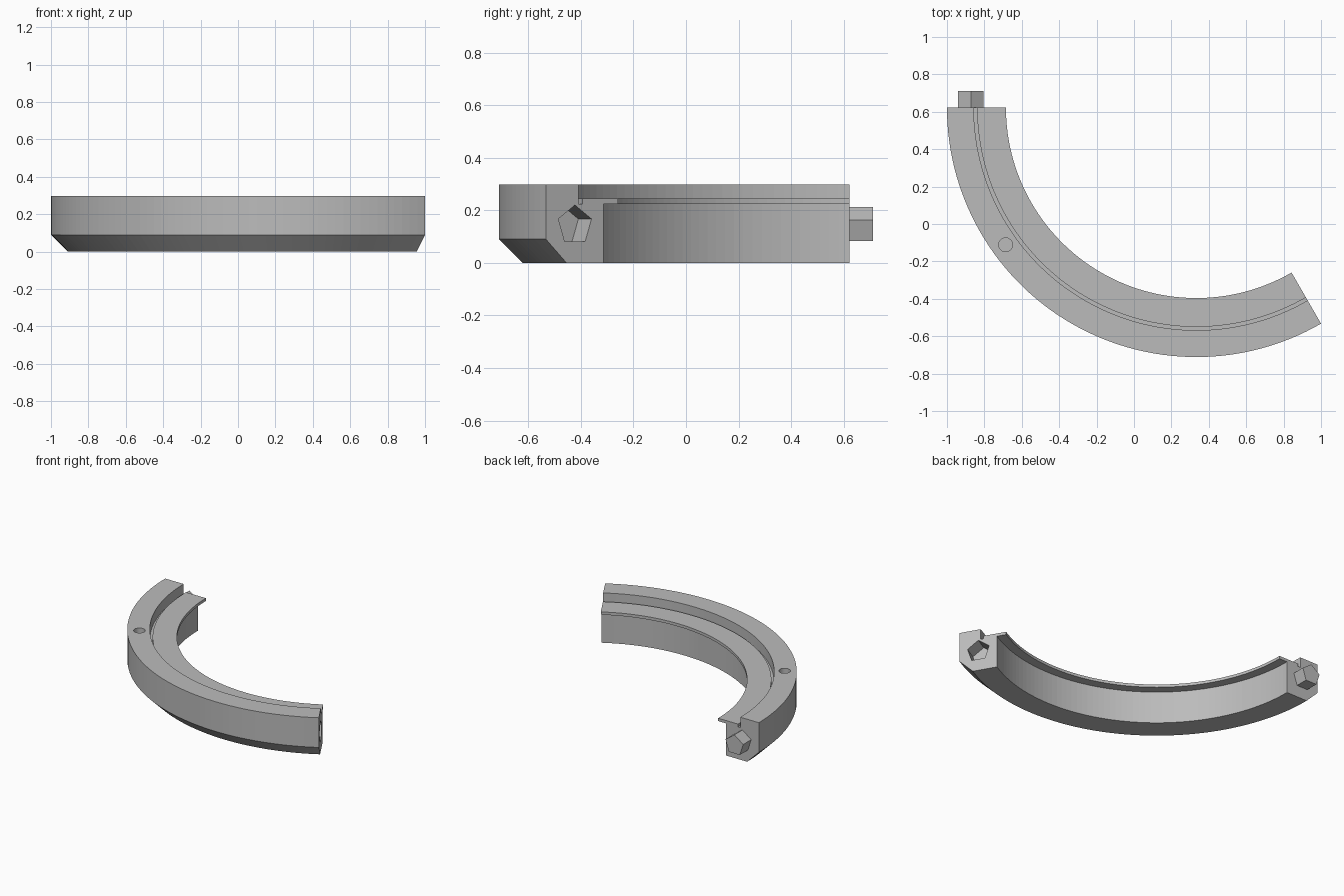
import bpy
import bmesh
from math import sin, cos, radians, tau
from mathutils import Vector

default = bpy.data.objects.get("Cube")
if default:
    bpy.data.objects.remove(default, do_unlink=True)

R = 4 / 3                              # outer radius of the ring
CENTRE = Vector((1 / 3, 0.622, 0))
START, END, STEPS = 180, 300, 60
UP = Vector((0, 0, 1))

grey = bpy.data.materials.new("plain grey")
grey.use_nodes = True
grey.diffuse_color = (0.5, 0.5, 0.5, 1)
grey.node_tree.nodes["Principled BSDF"].inputs["Base Color"].default_value = (0.5, 0.5, 0.5, 1)


def radial(degrees):
    return Vector((cos(radians(degrees)), sin(radians(degrees)), 0))


def loft(name, rings):
    """Skin a row of equal cross-sections and cap both ends."""
    bm = bmesh.new()
    rows = [[bm.verts.new(p) for p in ring] for ring in rings]
    n = len(rows[0])
    for a, b in zip(rows, rows[1:]):
        for i in range(n):
            j = (i + 1) % n
            bm.faces.new((a[i], a[j], b[j], b[i]))
    bm.faces.new(rows[0])
    bm.faces.new(rows[-1])
    bmesh.ops.recalc_face_normals(bm, faces=bm.faces)
    mesh = bpy.data.meshes.new(name)
    bm.to_mesh(mesh)
    bm.free()
    mesh.materials.append(grey)
    obj = bpy.data.objects.new(name, mesh)
    bpy.context.collection.objects.link(obj)
    return obj


def prism(name, sides, radius, start, stop, up):
    """Regular prism from start to stop, with one corner towards up."""
    side = (stop - start).normalized().cross(up)
    angles = [tau * i / sides for i in range(sides)]
    return loft(name, [[c + radius * (side * sin(a) + up * cos(a)) for a in angles]
                       for c in (start, stop)])


def cut(target, cutter):
    cutter.hide_render = True
    mod = target.modifiers.new("cut", 'BOOLEAN')
    mod.operation, mod.solver, mod.object = 'DIFFERENCE', 'EXACT', cutter
    bpy.context.view_layer.objects.active = target
    bpy.ops.object.modifier_apply(modifier=mod.name)
    bpy.data.objects.remove(cutter, do_unlink=True)


# Curved rail: chamfered foot, raised outer wall, narrow groove, thin inner lip
profile = [(1.08, 0), (1.243, 0), (R, 0.09), (R, 0.298), (1.19, 0.298),
           (1.19, 0.225), (1.172, 0.225), (1.172, 0.245), (1.018, 0.245),
           (1.018, 0.225), (1.08, 0.225)]
rail = loft("curved_rail", [
    [CENTRE + radial(START + (END - START) * k / STEPS) * r + UP * z for r, z in profile]
    for k in range(STEPS + 1)])

# Five-sided socket in one end
mouth = CENTRE + radial(END) * 1.206 + UP * 0.1435
tangent = UP.cross(radial(END))
cut(rail, prism("socket_cutter", 5, 0.0765, mouth + tangent * 0.05, mouth - tangent * 0.1, UP))

# Round blind hole in the top of the outer wall
hole = CENTRE + radial(215.7) * 1.256
cut(rail, prism("hole_cutter", 32, 0.037, hole + UP * 0.35, hole + UP * 0.18, Vector((0, 1, 0))))

# Five-sided peg on the other end
root = CENTRE + radial(START) * 1.206 + UP * 0.141
prism("connector_peg", 5, 0.0722, root - Vector((0, 0.01, 0)), root + Vector((0, 0.089, 0)), UP)
